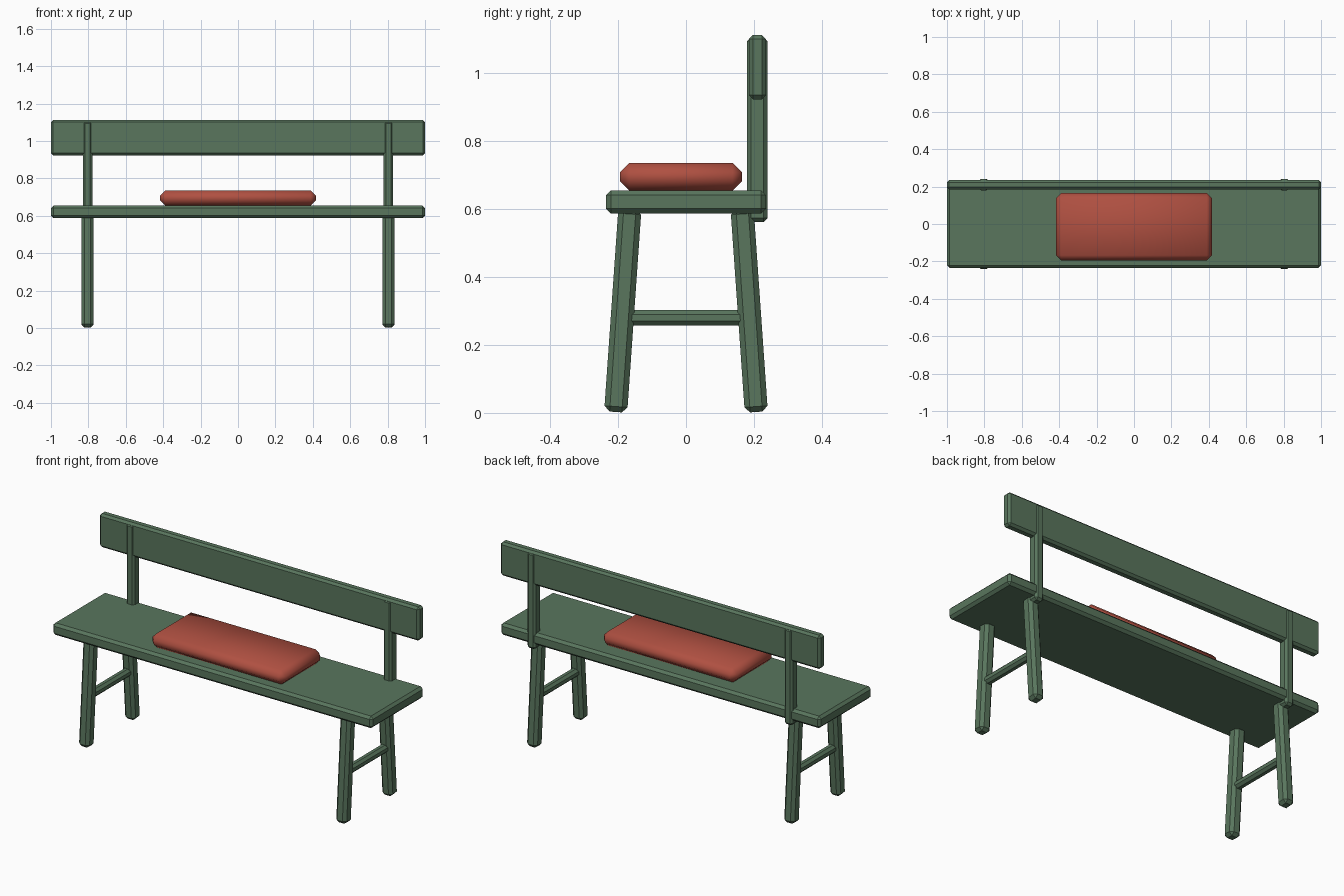
import bpy, bmesh, math
from mathutils import Matrix

if "Cube" in bpy.data.objects:
    bpy.data.objects.remove(bpy.data.objects["Cube"])


def material(name, rgb):
    m = bpy.data.materials.new(name)
    m.diffuse_color = (*rgb, 1)
    m.use_nodes = True
    m.node_tree.nodes["Principled BSDF"].inputs["Base Color"].default_value = m.diffuse_color
    return m


GREEN = material("painted green", (0.10, 0.18, 0.11))
RED = material("cushion red", (0.43, 0.08, 0.053))


def block(name, size, loc, bevel, mat, tilt=0.0, smooth=False):
    """Chamfered box, optionally tilted about x."""
    bm = bmesh.new()
    bmesh.ops.create_cube(bm, size=1, matrix=Matrix.Diagonal((*size, 1)))
    bmesh.ops.bevel(bm, geom=bm.edges[:], offset=bevel, segments=1,
                    affect='EDGES', profile=0.5)
    bmesh.ops.recalc_face_normals(bm, faces=bm.faces[:])
    for f in bm.faces:
        f.smooth = smooth
    me = bpy.data.meshes.new(name)
    bm.to_mesh(me)
    bm.free()
    me.materials.append(mat)
    ob = bpy.data.objects.new(name, me)
    ob.location = loc
    ob.rotation_euler.x = tilt
    bpy.context.collection.objects.link(ob)
    return ob


# seat plank, back rail and cushion
block("seat", (2, 0.47, 0.068), (0, 0, 0.621), 0.014, GREEN)
block("back_rail", (2, 0.05, 0.19), (0, 0.21, 1.018), 0.012, GREEN)
block("cushion", (0.834, 0.36, 0.082), (0, -0.015, 0.695), 0.028, RED, smooth=True)

# splayed legs, stretchers and back posts at each end
for side, sx in (("left", -1), ("right", 1)):
    x = 0.804 * sx
    for end, sy in (("front", -1), ("back", 1)):
        block(f"{end}_leg_{side}", (0.065, 0.068, 0.60), (x, 0.186 * sy, 0.302),
              0.016, GREEN, tilt=math.radians(4) * sy)
    block(f"stretcher_{side}", (0.045, 0.38, 0.045), (x, 0, 0.28), 0.013, GREEN)
    block(f"back_post_{side}", (0.052, 0.06, 0.545), (x, 0.21, 0.834), 0.012, GREEN)
